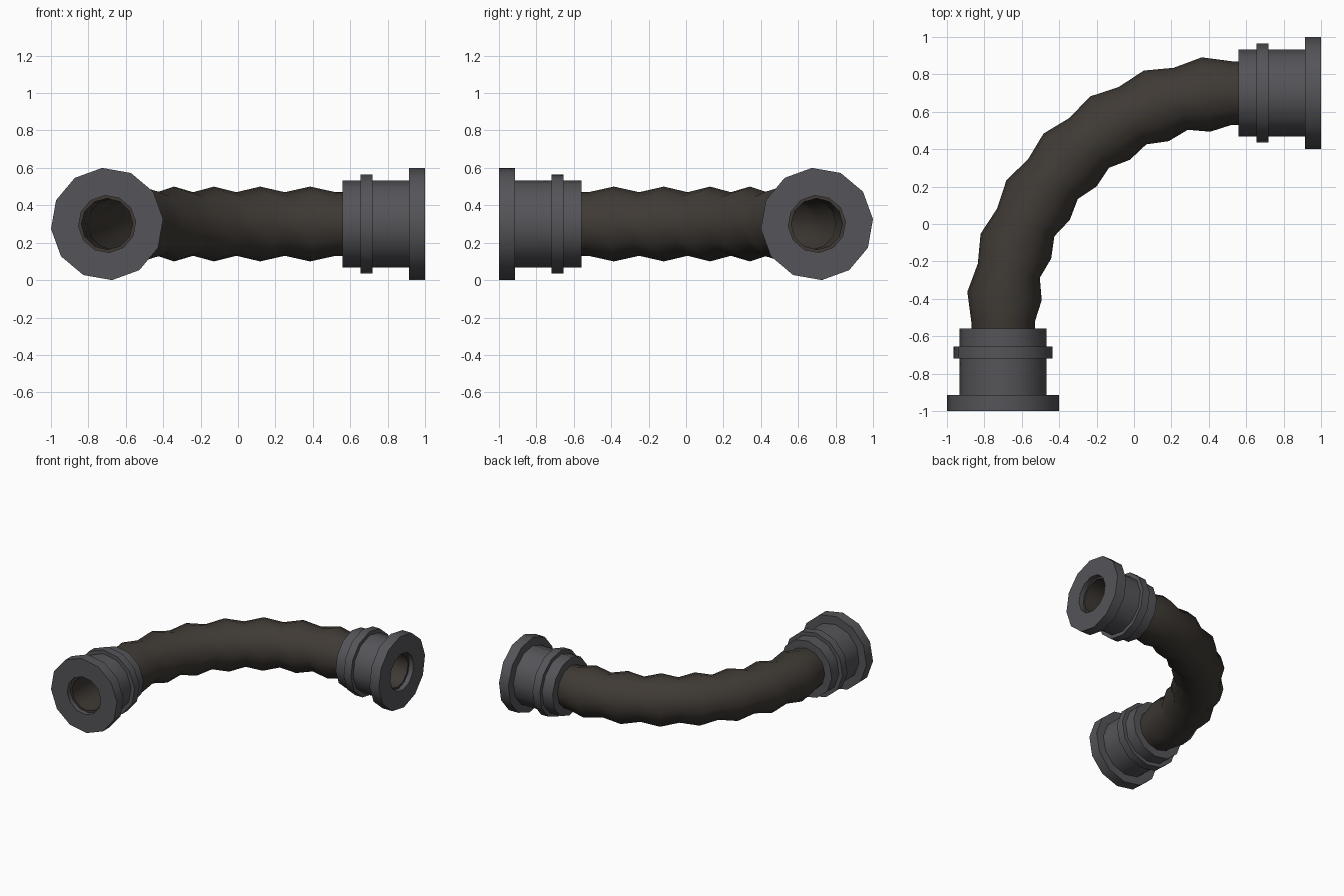
import bpy, math
from math import cos, sin, pi, radians
from mathutils import Matrix

if "Cube" in bpy.data.objects:
    bpy.data.objects.remove(bpy.data.objects["Cube"])

SIDES = 12


def material(name, color):
    m = bpy.data.materials.new(name)
    m.diffuse_color = (*color, 1)
    m.use_nodes = True
    m.node_tree.nodes["Principled BSDF"].inputs["Base Color"].default_value = m.diffuse_color
    return m


def loft(name, rings, mat, smooth_angle):
    """Closed loop of rings -> a hollow tube-like solid."""
    n = len(rings)
    verts = [v for ring in rings for v in ring]
    faces = []
    for i in range(n):
        j = (i + 1) % n
        for k in range(SIDES):
            l = (k + 1) % SIDES
            faces.append((i * SIDES + k, i * SIDES + l, j * SIDES + l, j * SIDES + k))
    me = bpy.data.meshes.new(name)
    me.from_pydata(verts, [], faces)
    ob = bpy.data.objects.new(name, me)
    bpy.context.collection.objects.link(ob)
    me.materials.append(mat)
    bpy.ops.object.select_all(action='DESELECT')
    ob.select_set(True)
    bpy.context.view_layer.objects.active = ob
    bpy.ops.object.mode_set(mode='EDIT')
    bpy.ops.mesh.select_all(action='SELECT')
    bpy.ops.mesh.normals_make_consistent(inside=False)
    bpy.ops.object.mode_set(mode='OBJECT')
    bpy.ops.object.shade_smooth_by_angle(angle=radians(smooth_angle))
    return ob


metal = material("dark_grey", (0.09, 0.09, 0.1))
rubber = material("dark_brown", (0.05, 0.042, 0.035))

# Connectors: flange, body and raised band as one (radius, y) profile
profile = [(0.153, -1), (0.301, -1), (0.301, -0.915), (0.234, -0.915),
           (0.234, -0.72), (0.265, -0.72), (0.265, -0.655), (0.234, -0.655),
           (0.234, -0.56), (0.153, -0.56)]
angles = [2 * pi * k / SIDES + radians(5) for k in range(SIDES)]
rings = [[(-0.7 + r * cos(a), y, 0.3 + r * sin(a)) for a in angles] for r, y in profile]
loft("front_connector", rings, metal, 40)
side = loft("right_connector", rings, metal, 40)
side.data.transform(Matrix.Rotation(pi / 2, 4, 'Z'))
# move the turned copy from (1, -0.7) to (1, 0.7)
side.data.transform(Matrix.Translation((0, 1.4, 0)))

# Hose: quarter-circle bend with seven bulges and straight ends in the connectors
R, STEPS, WALL = 1.222, 14, 0.033
stations = [((-0.7, -0.96), 0.0, 0.17)]
for i in range(STEPS + 1):
    t = pi / 2 * i / STEPS
    c = (-0.7 + R - R * cos(t), 0.7 - R + R * sin(t))
    stations.append((c, t, 0.2 if i % 2 else 0.17))
stations.append(((0.96, 0.7), pi / 2, 0.17))


def hose_ring(station, inset):
    (x, y), t, r = station
    r -= inset
    return [(x - cos(t) * r * cos(a), y + sin(t) * r * cos(a), 0.3 + r * sin(a))
            for a in (2 * pi * k / SIDES for k in range(SIDES))]


outer = [hose_ring(s, 0) for s in stations]
inner = [hose_ring(s, WALL) for s in reversed(stations)]
loft("hose", outer + inner, rubber, 60)
